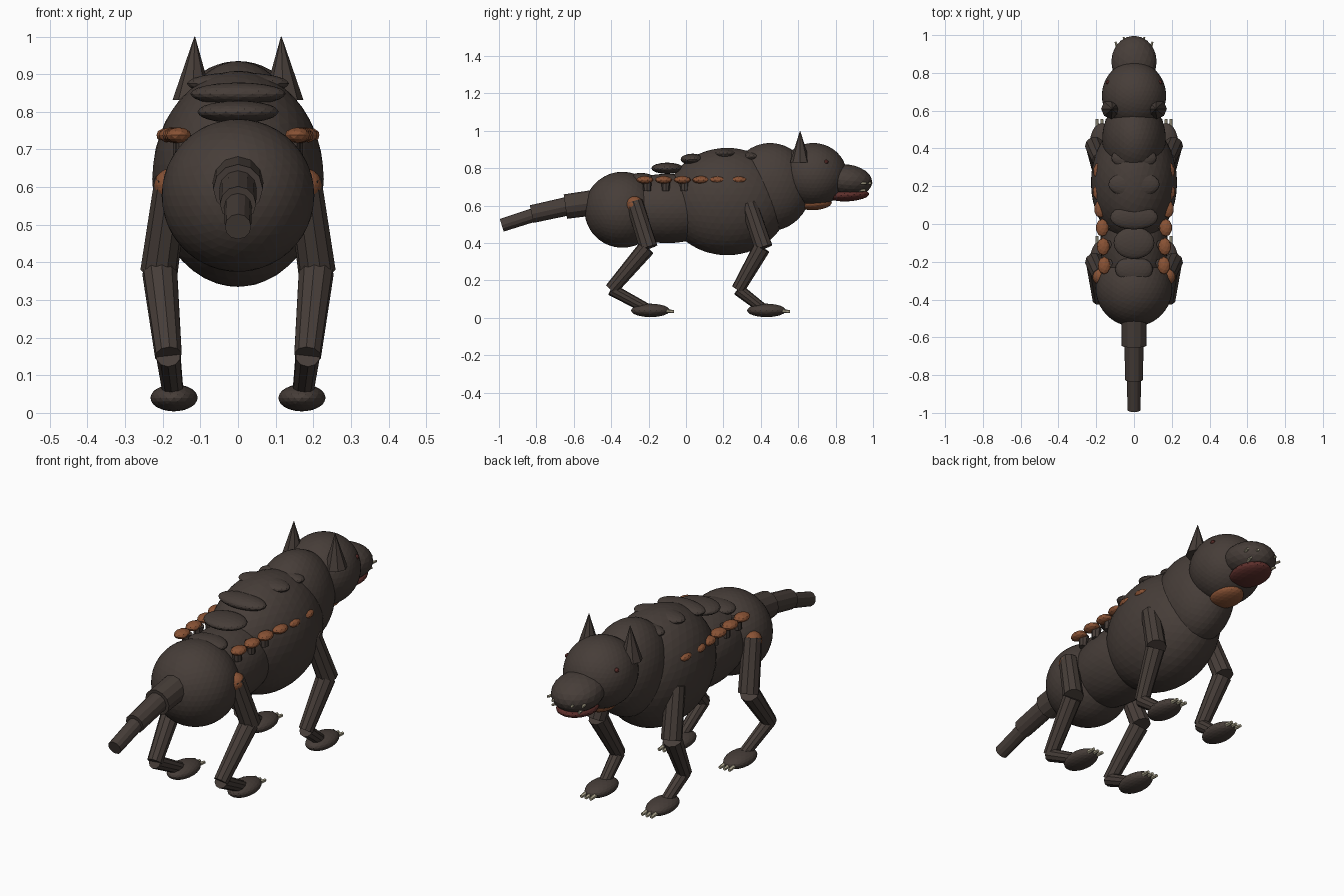
import bpy, bmesh, math
from mathutils import Vector, Matrix

if "Cube" in bpy.data.objects:
    bpy.data.objects.remove(bpy.data.objects["Cube"])


def material(name, rgb):
    m = bpy.data.materials.new(name)
    m.diffuse_color = (*rgb, 1)
    m.use_nodes = True
    m.node_tree.nodes["Principled BSDF"].inputs["Base Color"].default_value = m.diffuse_color
    return m


FUR = material("dark fur", (0.062, 0.047, 0.040))
RUST = material("rust orange", (0.25, 0.085, 0.035))
RED = material("dark red", (0.11, 0.028, 0.024))
BONE = material("pale bone", (0.42, 0.38, 0.27))


def finish(bm, name, mat):
    me = bpy.data.meshes.new(name)
    bm.to_mesh(me)
    bm.free()
    me.materials.append(mat)
    ob = bpy.data.objects.new(name, me)
    bpy.context.collection.objects.link(ob)
    return ob


def ball(name, loc, semi, mat=FUR, tilt=0, detail=3):
    """Ellipsoid with half sizes semi, tilted about x."""
    bm = bmesh.new()
    m = (Matrix.Translation(loc) @ Matrix.Rotation(math.radians(tilt), 4, 'X')
         @ Matrix.Diagonal((*semi, 1)))
    bmesh.ops.create_icosphere(bm, subdivisions=detail, radius=1, matrix=m)
    return finish(bm, name, mat)


def rod(name, a, b, r1, r2, mat=FUR, sides=10):
    """Tapered cylinder from a to b."""
    a, b = Vector(a), Vector(b)
    d = b - a
    bm = bmesh.new()
    m = Matrix.Translation((a + b) / 2) @ d.to_track_quat('Z', 'Y').to_matrix().to_4x4()
    bmesh.ops.create_cone(bm, cap_ends=True, segments=sides, radius1=r1,
                          radius2=r2, depth=d.length, matrix=m)
    return finish(bm, name, mat)


# Torso, neck and head
ball("rump", (0, -0.34, 0.578), (0.203, 0.203, 0.203), detail=4)
ball("belly", (0, -0.10, 0.585), (0.178, 0.32, 0.185), detail=4)
ball("chest", (0, 0.22, 0.622), (0.228, 0.33, 0.287), detail=4)
ball("neck", (0, 0.45, 0.70), (0.168, 0.22, 0.235), detail=4)
ball("head", (0, 0.68, 0.765), (0.17, 0.18, 0.17), detail=4)
ball("snout", (0, 0.86, 0.735), (0.12, 0.137, 0.085), tilt=-6)
ball("lower_jaw", (0, 0.865, 0.657), (0.09, 0.115, 0.034), RED, tilt=3)
ball("throat_patch", (0, 0.69, 0.612), (0.075, 0.09, 0.036), RUST, tilt=4)

# Tail in three shrinking segments
rod("tail_base", (0, -0.48, 0.618), (0, -0.645, 0.595), 0.068, 0.066, sides=12)
rod("tail_middle", (0, -0.62, 0.60), (0, -0.825, 0.555), 0.05, 0.048, sides=12)
rod("tail_tip", (0, -0.80, 0.555), (0, -0.985, 0.495), 0.037, 0.035, sides=12)

# Back plates: y, z, half width, half length
for i, (y, z, w, l) in enumerate([(-0.24, 0.745, 0.10, 0.07), (-0.10, 0.80, 0.108, 0.085),
                                  (0.035, 0.848, 0.127, 0.064), (0.21, 0.875, 0.136, 0.07),
                                  (0.35, 0.86, 0.12, 0.06)]):
    ball(f"back_plate_{i + 1}", (0, y, z), (w, l, 0.03))

for s, side in ((-1, "left"), (1, "right")):
    # Ears, eyes and teeth
    rod(f"ear_{side}", (s * 0.12, 0.61, 0.83), (s * 0.115, 0.61, 1.0), 0.054, 0.001, sides=8)
    ball(f"eye_{side}", (s * 0.137, 0.75, 0.834), (0.012, 0.012, 0.012), RED, detail=2)
    for i, (x, y, z) in enumerate([(0.088, 0.95, 0.72), (0.045, 0.975, 0.72), (0.065, 0.945, 0.682)]):
        rod(f"tooth_{side}_{i + 1}", (s * x, y - 0.02, z), (s * (x + 0.01), y + 0.015, z),
            0.009, 0.006, BONE, 6)

    # Flank nodules, the rear three on short stalks
    for i, (y, x) in enumerate([(-0.22, 0.158), (-0.12, 0.163), (-0.02, 0.168),
                                (0.08, 0.178), (0.17, 0.184), (0.28, 0.182)]):
        ball(f"flank_nodule_{side}_{i + 1}", (s * x, y, 0.738), (0.034, 0.047, 0.021), RUST, detail=2)
        if i < 3:
            rod(f"nodule_stalk_{side}_{i + 1}", (s * (x - 0.02), y + 0.012, 0.74),
                (s * (x - 0.015), y + 0.012, 0.678), 0.025, 0.02, sides=8)

    # Legs: hip, knee, hock, ankle and foot as y, z
    ball(f"hip_cap_{side}", (s * 0.178, -0.275, 0.605), (0.045, 0.047, 0.045), RUST, detail=3)
    for leg, hip, knee, hock, foot in (
            ("hind", (-0.277, 0.62), (-0.20, 0.375), (-0.40, 0.152), -0.19),
            ("front", (0.335, 0.61), (0.415, 0.375), (0.278, 0.152), 0.43)):
        n = f"{leg}_{side}"
        rod(f"upper_leg_{n}", (s * 0.176, *hip), (s * 0.21, *knee), 0.046, 0.05)
        rod(f"lower_leg_{n}", (s * 0.208, knee[0] - 0.01, knee[1]), (s * 0.185, *hock), 0.047, 0.036)
        rod(f"shank_{n}", (s * 0.185, *hock), (s * 0.172, foot - 0.02, 0.05), 0.033, 0.028)
        ball(f"foot_{n}", (s * 0.17, foot, 0.04), (0.063, 0.104, 0.036))
        for k in (-1, 0, 1):
            rod(f"claw_{n}_{k + 2}", (s * 0.17 + k * 0.024, foot + 0.085, 0.037),
                (s * 0.17 + k * 0.026, foot + 0.126, 0.033), 0.011, 0.008, BONE, 6)
